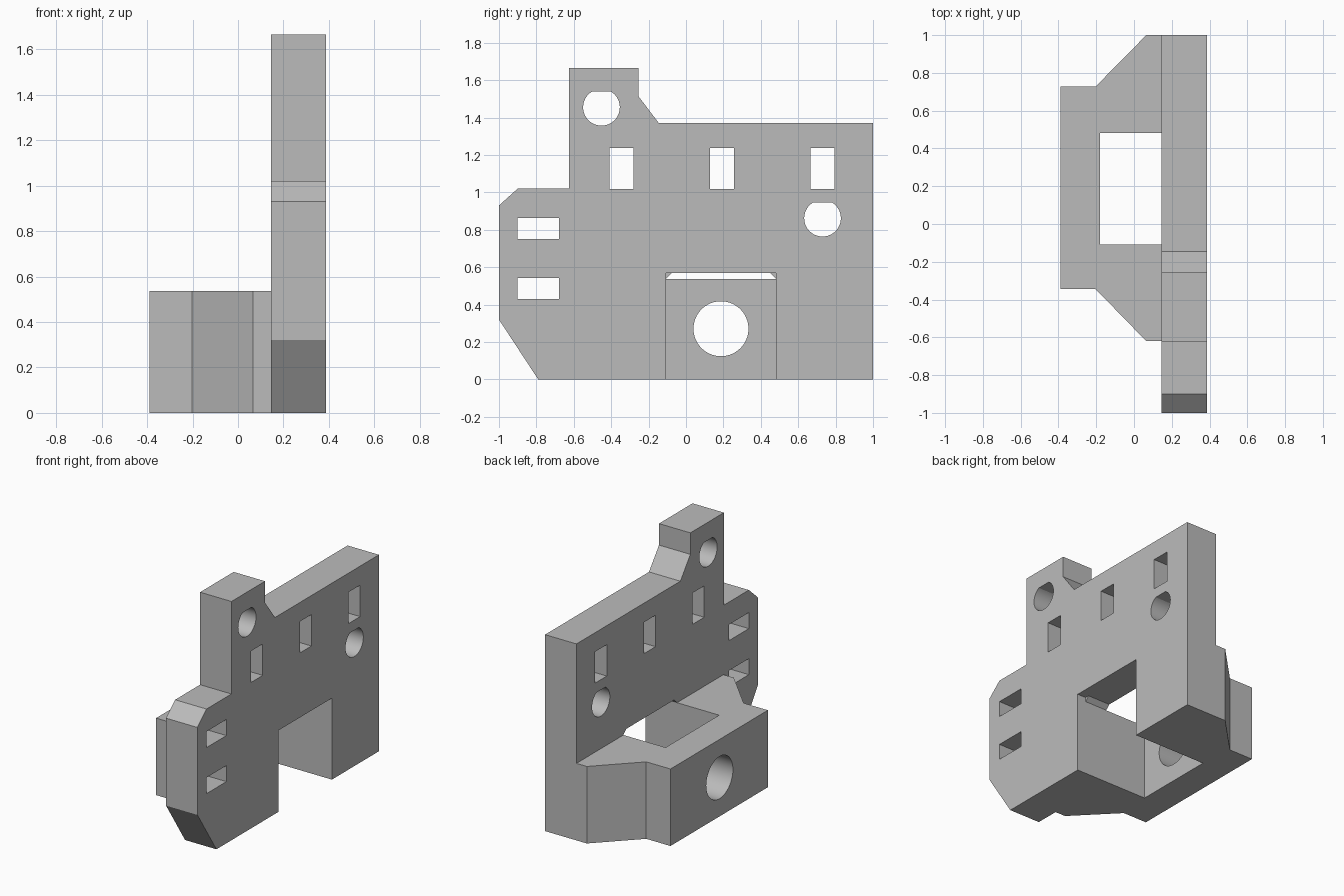
import bpy
import bmesh
import math
from mathutils import Vector

if "Cube" in bpy.data.objects:
    bpy.data.objects.remove(bpy.data.objects["Cube"], do_unlink=True)

grey = bpy.data.materials.new("plain grey")
grey.use_nodes = True
colour = (0.5, 0.5, 0.5, 1)
grey.diffuse_color = colour
grey.node_tree.nodes["Principled BSDF"].inputs["Base Color"].default_value = colour


def prism(name, outline, axis, low, high):
    """Extrude a closed outline along x (outline in y, z) or z (outline in x, y)."""
    bm = bmesh.new()
    place = (lambda a, b: (low, a, b)) if axis == "x" else (lambda a, b: (a, b, low))
    face = bm.faces.new([bm.verts.new(place(a, b)) for a, b in outline])
    step = Vector((high - low, 0, 0)) if axis == "x" else Vector((0, 0, high - low))
    new = bmesh.ops.extrude_face_region(bm, geom=[face])["geom"]
    bmesh.ops.translate(bm, vec=step, verts=[v for v in new if isinstance(v, bmesh.types.BMVert)])
    bmesh.ops.recalc_face_normals(bm, faces=bm.faces)
    mesh = bpy.data.meshes.new(name)
    bm.to_mesh(mesh)
    bm.free()
    mesh.materials.append(grey)
    obj = bpy.data.objects.new(name, mesh)
    bpy.context.collection.objects.link(obj)
    return obj


def combine(target, tool, operation):
    """Apply a boolean and remove the tool."""
    mod = target.modifiers.new("boolean", "BOOLEAN")
    mod.operation = operation
    mod.solver = "EXACT"
    mod.object = tool
    bpy.context.view_layer.objects.active = target
    bpy.ops.object.modifier_apply(modifier=mod.name)
    bpy.data.objects.remove(tool, do_unlink=True)


def rect(y0, y1, z0, z1):
    return [(y0, z0), (y1, z0), (y1, z1), (y0, z1)]


def circle(y, z, r, flat=None, sides=64):
    """Round outline, with its top cut level at the height flat."""
    top = z + r if flat is None else flat
    angles = [2 * math.pi * i / sides for i in range(sides)]
    if flat is not None:
        edge = math.asin((flat - z) / r)
        angles = [math.pi - edge + (math.pi + 2 * edge) * i / sides for i in range(sides + 1)]
    return [(y + r * math.cos(a), min(z + r * math.sin(a), top)) for a in angles]


# Upright plate with tab and clipped corners
plate = prism("bracket_body", [
    (-0.79, 0), (1, 0), (1, 1.37), (-0.145, 1.37), (-0.255, 1.515), (-0.255, 1.665),
    (-0.625, 1.665), (-0.625, 1.02), (-0.9, 1.02), (-1, 0.93), (-1, 0.32)],
    "x", 0.145, 0.387)

# Low block standing out from the back of the plate
block = prism("rear_block", [
    (0.25, 1), (0.065, 1), (-0.203, 0.728), (-0.39, 0.728),
    (-0.39, -0.345), (-0.203, -0.345), (0.065, -0.62), (0.25, -0.62)], "z", 0, 0.537)
combine(plate, block, "UNION")

# Bottom opening, with small corner chamfers on its inner part
y0, y1, top, c = -0.108, 0.482, 0.568, 0.03
chamfered = [(y0, -0.2), (y1, -0.2), (y1, top - c), (y1 - c, top), (y0 + c, top), (y0, top - c)]
combine(plate, prism("opening_cutter", chamfered, "x", -0.18, 0.6), "DIFFERENCE")
combine(plate, prism("mouth_cutter", rect(y0, y1, -0.3, top), "x", 0.32, 0.7), "DIFFERENCE")

# Slots and round holes
holes = [rect(y, y + 0.128, 1.018, 1.237) for y in (-0.408, 0.128, 0.665)]
holes += [rect(-0.9, -0.68, z, z + 0.112) for z in (0.43, 0.751)]
holes += [circle(-0.452, 1.455, 0.098, 1.54), circle(0.73, 0.862, 0.098, 0.947)]
holes.append(circle(0.187, 0.271, 0.147))
for outline in holes:
    combine(plate, prism("hole_cutter", outline, "x", -0.6, 0.6), "DIFFERENCE")

# Smooth hole walls, sharp edges elsewhere
bpy.ops.object.select_all(action="DESELECT")
plate.select_set(True)
bpy.context.view_layer.objects.active = plate
bpy.ops.object.shade_smooth_by_angle(angle=math.radians(25))
